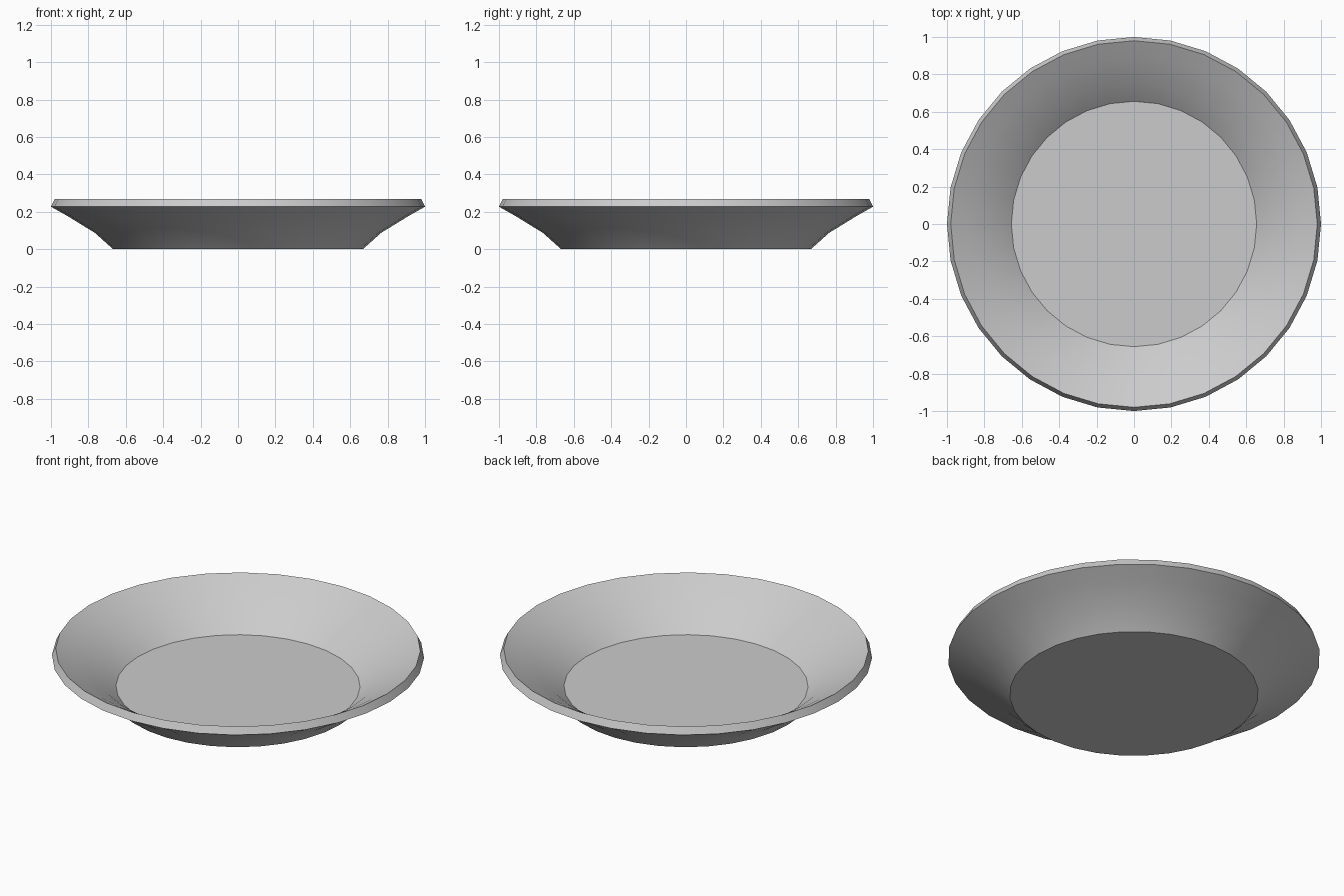
import bpy, bmesh
from math import cos, sin, tau, radians

if "Cube" in bpy.data.objects:
    bpy.data.objects.remove(bpy.data.objects["Cube"])

SEGMENTS = 32

# Cross-section (radius, height): outer foot, up the curved wall, over the rim, down to the floor
profile = [(0.668, 0.0), (0.765, 0.087), (0.91, 0.176), (1.0, 0.227),
           (0.98, 0.268), (0.89, 0.217), (0.747, 0.128), (0.656, 0.05)]

bm = bmesh.new()
rings = [[bm.verts.new((r * cos(tau * i / SEGMENTS), r * sin(tau * i / SEGMENTS), z))
          for i in range(SEGMENTS)] for r, z in profile]

# Walls and rim
for a, b in zip(rings, rings[1:]):
    for i in range(SEGMENTS):
        j = (i + 1) % SEGMENTS
        bm.faces.new((a[i], a[j], b[j], b[i]))

# Underside and inner floor
bm.faces.new(rings[0][::-1])
bm.faces.new(rings[-1])
bmesh.ops.recalc_face_normals(bm, faces=bm.faces)

mesh = bpy.data.meshes.new("plate")
bm.to_mesh(mesh)
bm.free()
plate = bpy.data.objects.new("plate", mesh)
bpy.context.collection.objects.link(plate)

# Smooth walls, crisp rim and floor edges
bpy.context.view_layer.objects.active = plate
plate.select_set(True)
bpy.ops.object.shade_smooth_by_angle(angle=radians(30))
